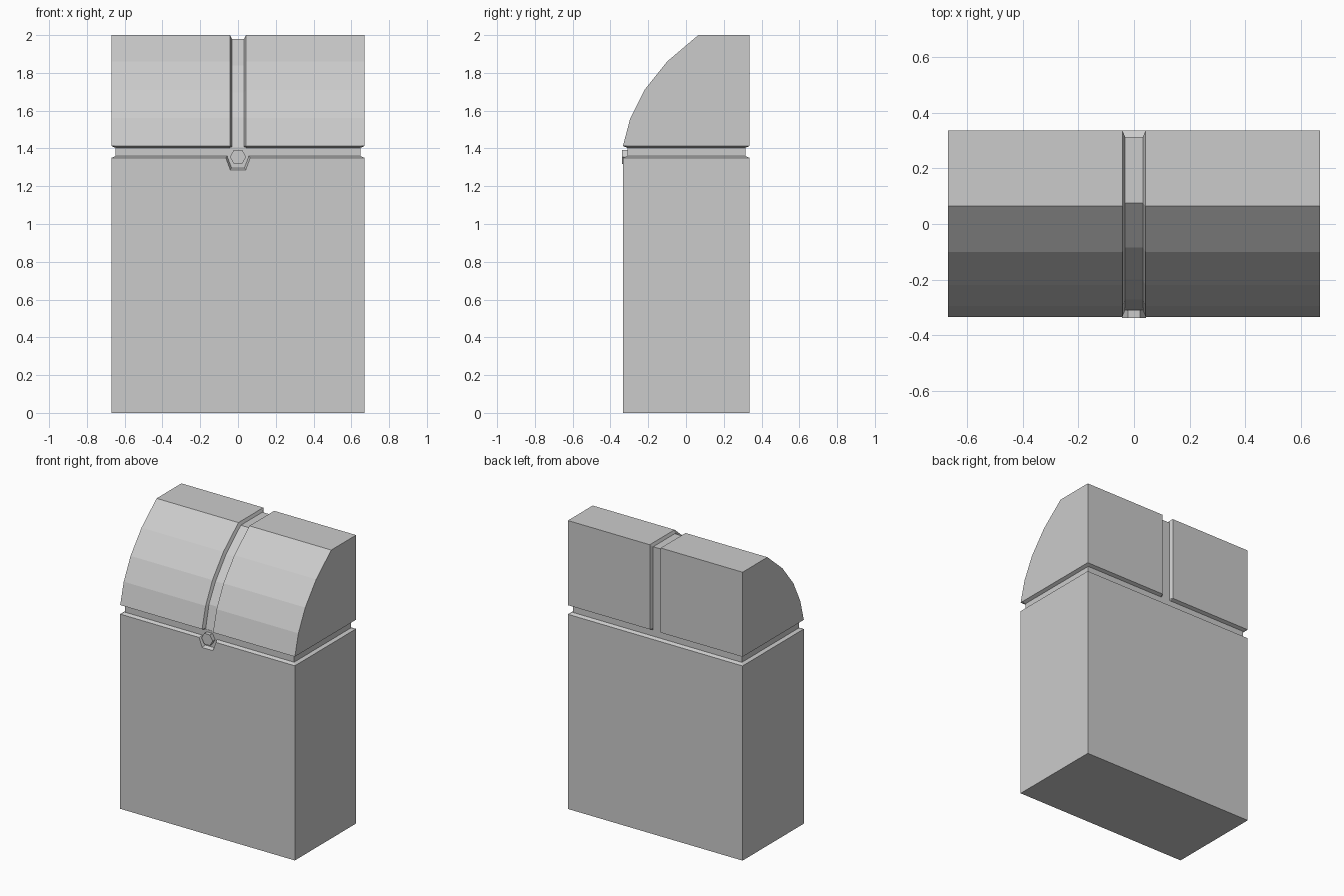
import bpy, bmesh, math

if "Cube" in bpy.data.objects:
    bpy.data.objects.remove(bpy.data.objects["Cube"])

W, YF, YB = 0.67, -0.334, 0.337        # body half width, front and back
NW, NF, NB = 0.648, -0.311, 0.314      # recessed core

def loft(name, rings):
    """Closed solid through rings with equal point counts."""
    bm = bmesh.new()
    vs = [[bm.verts.new(p) for p in r] for r in rings]
    n = len(rings[0])
    for a, b in zip(vs, vs[1:]):
        for i in range(n):
            j = (i + 1) % n
            bm.faces.new((a[i], a[j], b[j], b[i]))
    bm.faces.new(vs[0])
    bm.faces.new(vs[-1])
    bmesh.ops.remove_doubles(bm, verts=bm.verts, dist=1e-5)
    bmesh.ops.recalc_face_normals(bm, faces=bm.faces)
    me = bpy.data.meshes.new(name)
    bm.to_mesh(me)
    bm.free()
    ob = bpy.data.objects.new(name, me)
    bpy.context.collection.objects.link(ob)
    return ob

def rect(w, y0, y1, z):
    return [(-w, y0, z), (w, y0, z), (w, y1, z), (-w, y1, z)]

# Lower case with sloped lip
body = loft("lower_case", [rect(W, YF, YB, 0), rect(W, YF, YB, 1.35),
                           rect(NW, NF, NB, 1.36)])

# Tapered notch in the front of the case
def notch(y, top, bottom, z):
    return [(-bottom, y, z), (bottom, y, z), (top, y, 1.355), (top, y, 1.39),
            (-top, y, 1.39), (-top, y, 1.355)]
cutter = loft("notch_cutter", [notch(YF - 0.01, 0.071, 0.044, 1.282),
                               notch(NF, 0.056, 0.034, 1.297)])
cutter.hide_render = True
mod = body.modifiers.new("notch", 'BOOLEAN')
mod.operation = 'DIFFERENCE'
mod.solver = 'EXACT'
mod.object = cutter
bpy.context.view_layer.objects.active = body
bpy.ops.object.modifier_apply(modifier="notch")
bpy.data.objects.remove(cutter)

# Recessed neck between case and lid
loft("neck", [rect(NW, NF, NB, 1.358), rect(NW, NF, NB, 1.408)])

# Lid profiles (y, z): outer skin and groove floor
outer = [(YF, 1.413), (-0.295, 1.56), (-0.22, 1.71), (-0.10, 1.86),
         (0.065, 2.0), (YB, 2.0), (YB, 1.413)]
inner = [(NF, 1.413), (-0.272, 1.565), (-0.2, 1.697), (-0.085, 1.84),
         (0.076, 1.98), (NB, 1.98), (NB, 1.413)]

def section(x, prof, low):
    return [(x, y, z) for y, z in prof + [(NB - 0.001, low), (NF + 0.001, low)]]

# Two lid halves with tapered groove walls and sloped underside
for side, s in (("left", -1), ("right", 1)):
    loft("lid_" + side, [section(s * W, outer, 1.413), section(s * NW, outer, 1.403),
                         section(s * 0.042, outer, 1.403),
                         section(s * 0.032, inner, 1.403)])

# Groove floor strip
strip = [(NF, 1.40)] + inner[1:-1] + [(NB, 1.40)]
loft("groove_floor", [[(x, y, z) for y, z in strip] for x in (-0.034, 0.034)])

# Hexagonal button
def hexagon(y, r):
    return [(r * math.cos(i * math.pi / 3), y, 1.355 + r * math.sin(i * math.pi / 3))
            for i in range(6)]
loft("button", [hexagon(-0.30, 0.043), hexagon(-0.339, 0.043)])
